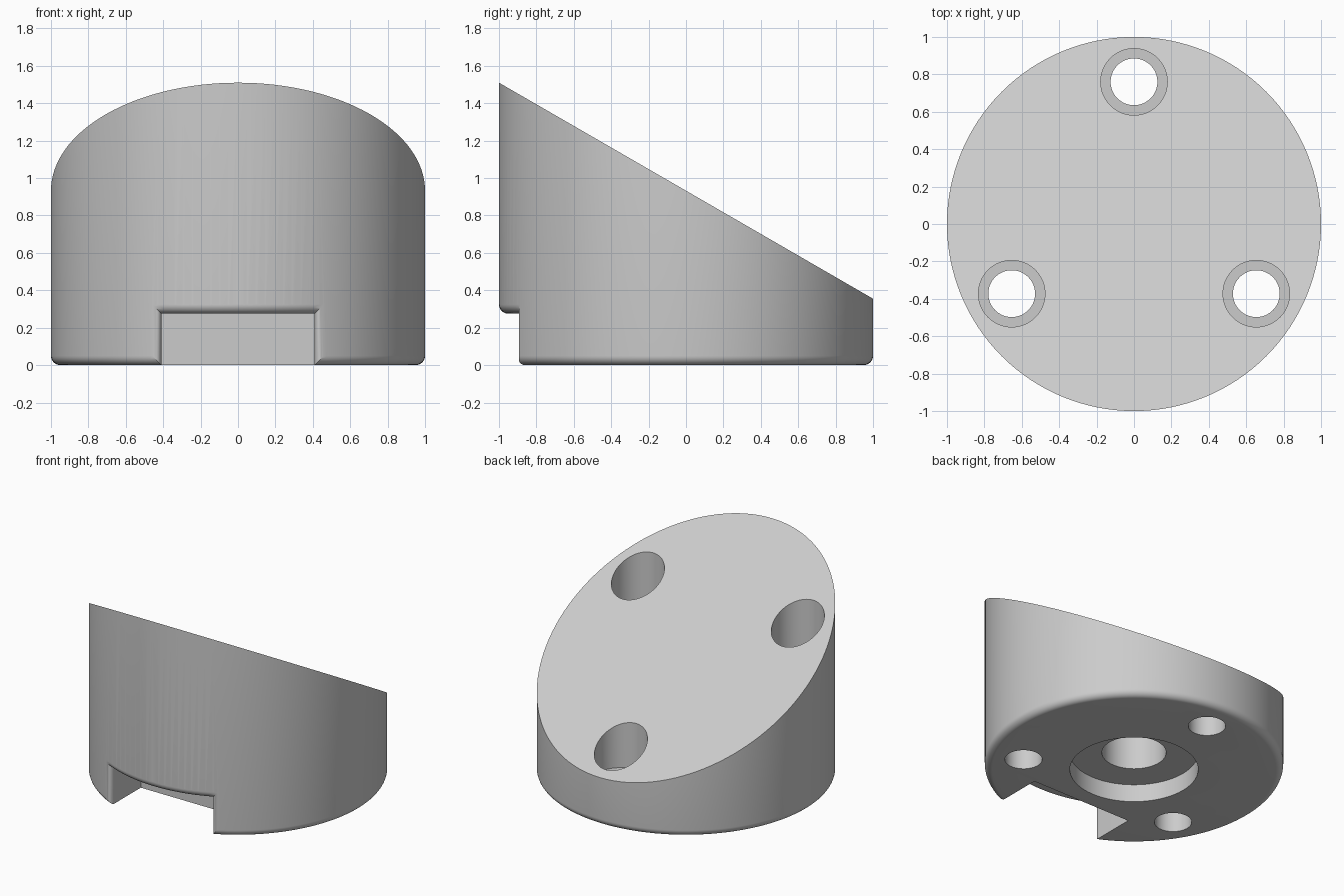
import bpy, bmesh, math
from mathutils import Vector

if "Cube" in bpy.data.objects:
    bpy.data.objects.remove(bpy.data.objects["Cube"])

R, FILLET = 1.0, 0.05            # body radius, rounded edge radius
SLOT_W, SLOT_H, SLOT_Y = 0.41, 0.275, -0.55
SEG = 128

grey = bpy.data.materials.new("plain_grey")
grey.diffuse_color = (0.6, 0.6, 0.6, 1)
grey.use_nodes = True
grey.node_tree.nodes["Principled BSDF"].inputs["Base Color"].default_value = grey.diffuse_color


def make_object(name, bm):
    bmesh.ops.recalc_face_normals(bm, faces=bm.faces[:])
    mesh = bpy.data.meshes.new(name)
    bm.to_mesh(mesh)
    bm.free()
    mesh.materials.append(grey)
    obj = bpy.data.objects.new(name, mesh)
    bpy.context.collection.objects.link(obj)
    return obj


def loft(bm, rings, closed):
    """Bridge rings of points with quads and cap both ends."""
    vs = [[bm.verts.new(p) for p in ring] for ring in rings]
    n = len(vs[0])
    for a, b in zip(vs, vs[1:]):
        for i in range(n if closed else n - 1):
            j = (i + 1) % n
            bm.faces.new((a[i], a[j], b[j], b[i]))
    bm.faces.new(vs[0])
    bm.faces.new(vs[-1])
    return vs


def circle(r, z, n=SEG, x=0, y=0):
    return [(x + r * math.cos(2 * math.pi * i / n), y + r * math.sin(2 * math.pi * i / n), z)
            for i in range(n)]


def cut(body, cutter):
    mod = body.modifiers.new("cut", 'BOOLEAN')
    mod.operation, mod.solver, mod.object = 'DIFFERENCE', 'EXACT', cutter
    bpy.context.view_layer.objects.active = body
    bpy.ops.object.modifier_apply(modifier=mod.name)
    bpy.data.objects.remove(cutter)


def bore(x, y, r, z0, z1):
    bm = bmesh.new()
    loft(bm, [circle(r, z0, 64, x, y), circle(r, z1, 64, x, y)], True)
    cut(body, make_object("bore_cutter", bm))


# Round body with a rounded bottom rim
bm = bmesh.new()
steps = [math.pi / 2 * i / 8 for i in range(9)]
rings = [circle(R - FILLET + FILLET * math.sin(a), FILLET - FILLET * math.cos(a)) for a in steps]
loft(bm, rings + [circle(R, 1.8)], True)

# Sloped top, high at the front and low at the back
slope = (0.355 - 1.51) / 2
cutres = bmesh.ops.bisect_plane(bm, geom=bm.verts[:] + bm.edges[:] + bm.faces[:], dist=1e-6,
                                plane_co=Vector((0, 0, 0.9325)),
                                plane_no=Vector((0, -slope, 1)).normalized(), clear_outer=True)
rim = [e for e in cutres["geom_cut"] if isinstance(e, bmesh.types.BMEdge)]
bmesh.ops.contextual_create(bm, geom=rim)
body = make_object("wedge_base", bm)


# Front slot whose mouth flares out to round its edges
def slot_ring(e, y_of_x):
    w, h, n = SLOT_W + e, SLOT_H + e, 24
    path = [(-w, -0.2)] + [(-w + 2 * w * i / n, h) for i in range(n + 1)] + [(w, -0.2)]
    return [(x, y_of_x(x), z) for x, z in path]


slot_rings = [slot_ring(0, lambda x: SLOT_Y)]
for a in steps:
    e = FILLET * (1 - math.cos(a))
    r = R - FILLET + FILLET * math.sin(a)
    slot_rings.append(slot_ring(e, lambda x, r=r: -math.sqrt(r * r - x * x)))
slot_rings.append(slot_ring(FILLET, lambda x: -1.3))
bm = bmesh.new()
vs = loft(bm, slot_rings, False)
bm.faces.new([v[0] for v in vs] + [v[-1] for v in reversed(vs)])
cut(body, make_object("slot_cutter", bm))

# Three stepped screw holes
for k in range(3):
    a = math.radians(90 + 120 * k)
    x, y = 0.755 * math.cos(a), 0.755 * math.sin(a) + 0.005
    bore(x, y, 0.125, -0.2, 2)
    bore(x, y, 0.178, 0.255, 2)

# Stepped blind socket under the centre
bore(0, 0, 0.43, -0.2, 0.13)
bore(0, 0, 0.215, -0.2, 0.55)

bpy.ops.object.select_all(action='DESELECT')
body.select_set(True)
bpy.context.view_layer.objects.active = body
bpy.ops.object.shade_smooth_by_angle(angle=math.radians(30))
